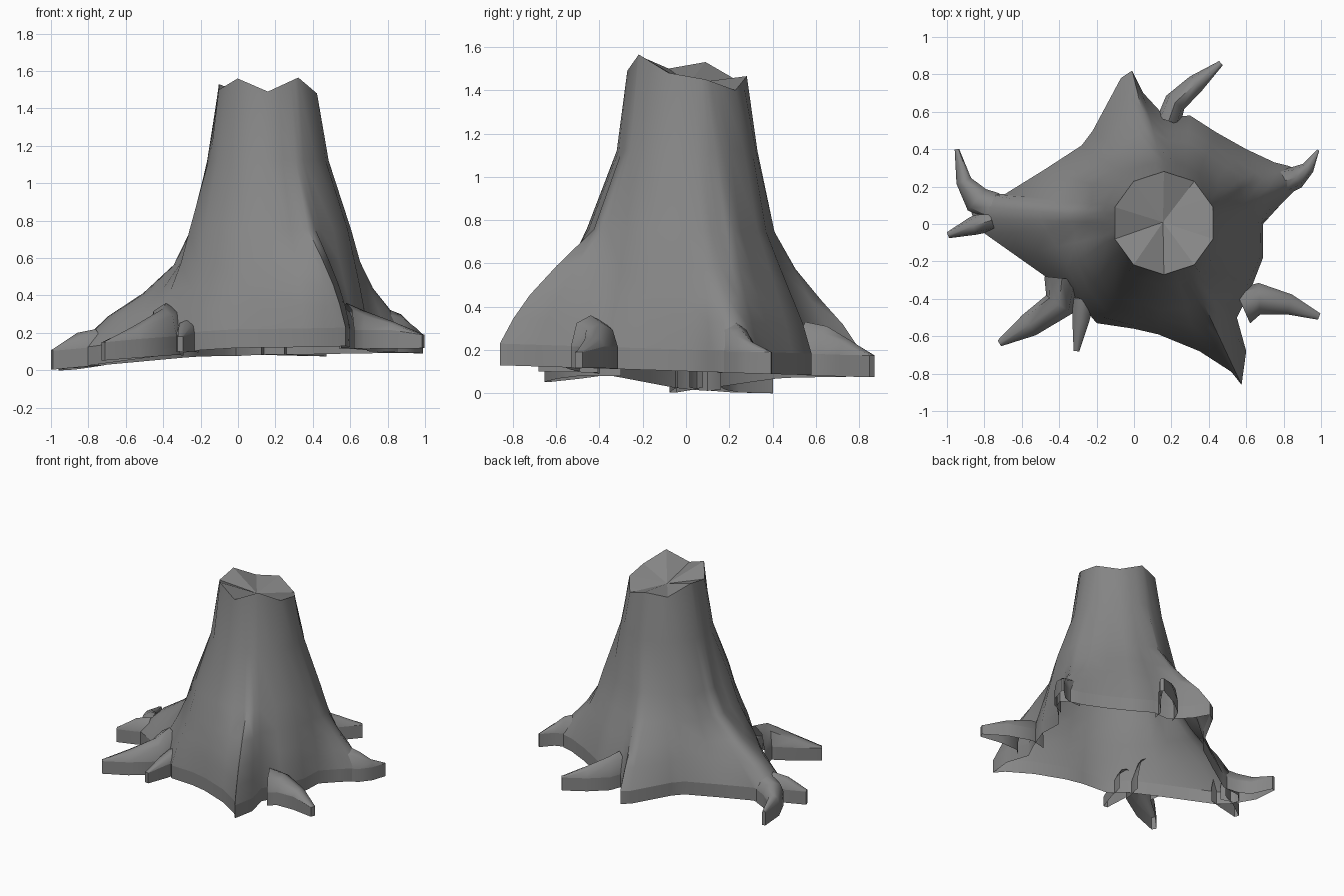
import bpy
from math import radians, cos, sin, hypot
from mathutils import Vector

if "Cube" in bpy.data.objects:
    bpy.data.objects.remove(bpy.data.objects["Cube"])

CX, CY = 0.16, 0.005
bark = bpy.data.materials.new("dark_grey")
bark.diffuse_color = (.24, .24, .24, 1)
bark.use_nodes = True
bark.node_tree.nodes["Principled BSDF"].inputs["Base Color"].default_value = bark.diffuse_color


def ground(x, y):
    """Height of the uneven lower rim."""
    return max(0.0, 0.102 - 0.032 * y - 0.112 * max(0, -x - 0.1))


def make(name, verts, faces, angle=50, crease=()):
    me = bpy.data.meshes.new(name)
    me.from_pydata(verts, [], faces)
    me.materials.append(bark)
    for e in me.edges:
        if all(v in crease for v in e.vertices):
            e.use_edge_sharp = True
    ob = bpy.data.objects.new(name, me)
    bpy.context.collection.objects.link(ob)
    bpy.ops.object.select_all(action='DESELECT')
    ob.select_set(True)
    bpy.context.view_layer.objects.active = ob
    bpy.ops.object.shade_smooth_by_angle(angle=radians(angle))


# Stump outline at the ground: x, y and matching angle on the trunk
outline = [
    (.69, 0, -2), (.79, .11, 8), (.87, .19, 14), (.90, .26, 18), (.83, .31, 24),
    (.75, .33, 30), (.60, .40, 38), (.44, .49, 54), (.30, .58, 68), (.17, .57, 78),
    (.05, .70, 90), (-.01, .82, 98), (-.07, .78, 106), (-.22, .50, 116),
    (-.28, .42, 126), (-.48, .29, 144), (-.69, .16, 162), (-.82, .16, 169),
    (-.88, .10, 175), (-.86, .03, 180), (-.80, -.05, 186),
    (-.63, -.17, 192), (-.46, -.29, 198), (-.30, -.41, 214), (-.20, -.53, 234),
    (0, -.56, 252), (.13, -.59, 270), (.35, -.68, 284), (.52, -.79, 292),
    (.575, -.86, 297), (.60, -.68, 302), (.55, -.50, 306), (.62, -.36, 322),
    (.69, -.18, 342)]
# Broken top: rim heights of the ten corners, starting at 18 degrees
rim = [1.45, 1.40, 1.465, 1.45, 1.53, 1.50, 1.56, 1.49, 1.565, 1.48]
# Flare height, then (short, long) column spread for back, front ridge, other sides
flare = [(.75, (.42, .20), (.66, .31), (.66, .20)),
         (.58, (.62, .41), (.80, .58), (.80, .31)),
         (.44, (.78, .63), (.90, .78), (.90, .52)),
         (.33, (.90, .82), (.96, .90), (.96, .76))]


def trunk_point(deg):
    """Point on the ten-sided top rim."""
    u = ((deg - 18) % 360) / 36
    i = int(u)
    f = u - i

    def corner(k):
        a = radians(18 + 36 * k)
        return Vector((CX + .276 * cos(a), CY + .276 * sin(a), rim[k % 10]))
    return corner(i).lerp(corner(i + 1), f)


columns = []
for x, y, deg in outline:
    t = trunk_point(deg)
    a = radians(deg)
    length = hypot(x - t.x, y - t.y)
    mix = min(1, max(0, (length - .25) / .35))
    zb = ground(x, y)
    # round upper trunk, then the flare towards the ground outline
    col = [t, Vector((CX + .325 * cos(a), CY + .325 * sin(a), 1.12))]
    for z, back, front, other in flare:
        short, long = back if y > .35 else front if y < -.55 else other
        s = short + (long - short) * mix
        drop = (zb - .1) * s * .6
        col.append(Vector((t.x + (x - t.x) * s, t.y + (y - t.y) * s, z + drop)))
    col += [Vector((x, y, zb + .1)), Vector((x, y, zb))]
    columns.append(col)

n, m = len(columns), len(columns[0])
verts = [v for c in columns for v in c]
faces = []
for i in range(n):
    j = (i + 1) % n
    for k in range(m - 1):
        faces.append((i * m + k, i * m + k + 1, j * m + k + 1, j * m + k))
make("stump", verts, faces, 60, {i * m + m - 2 for i in range(n)})

# Splintered cut surface
top = [(CX - .005, .01, 1.43)] + [trunk_point(18 + 36 * k) for k in range(10)]
make("cut_top", top, [(0, k + 1, (k + 1) % 10 + 1) for k in range(10)], 5)


def root(name, path):
    """Open arched root; path entries are x, y, half width, ridge height."""
    pts = [Vector(p[:2]) for p in path]
    verts, faces = [], []
    for i, (x, y, w, top) in enumerate(path):
        d = (pts[min(i + 1, len(pts) - 1)] - pts[max(i - 1, 0)]).normalized()
        side = Vector((-d.y, d.x)) * w
        zb = ground(x, y)
        wall = min(zb + .1, top)
        shoulder = wall + (top - wall) * .75
        for s, z in ((-1, zb), (-1, wall), (-.72, shoulder), (0, top),
                     (.72, shoulder), (1, wall), (1, zb)):
            verts.append((x + side.x * s, y + side.y * s, z))
    for i in range(len(path) - 1):
        for k in range(6):
            a = i * 7 + k
            faces.append((a, a + 7, a + 8, a + 1))
    last = (len(path) - 1) * 7
    faces.append(tuple(reversed(range(last, last + 7))))
    crease = {i * 7 + k for i in range(len(path)) for k in (1, 5)}
    make(name, verts, faces, 50, crease)


# Side roots
root("back_root", [(.185, .55, .065, .33), (.22, .65, .06, .31), (.33, .75, .05, .25),
                   (.465, .86, .015, .175)])
root("left_root", [(-.76, .02, .06, .22), (-.86, -.01, .05, .20), (-.995, -.06, .017, .11)])
root("front_left_root", [(-.385, -.29, .095, .36), (-.40, -.43, .085, .33),
                         (-.56, -.54, .065, .235), (-.72, -.638, .018, .15)])
root("front_small_root", [(-.27, -.40, .06, .27), (-.285, -.52, .045, .24),
                          (-.308, -.68, .015, .18)])
root("right_root", [(.58, -.44, .10, .36), (.67, -.40, .085, .32),
                    (.83, -.43, .055, .26), (.99, -.495, .018, .19)])
# Hooked ends of the two broad buttresses
root("left_hook", [(-.75, .09, .08, .22), (-.84, .13, .075, .20), (-.91, .23, .042, .16),
                   (-.947, .40, .012, .11)])
root("right_hook", [(.77, .22, .08, .34), (.87, .25, .06, .30), (.93, .30, .035, .24),
                    (.985, .395, .006, .19)])
